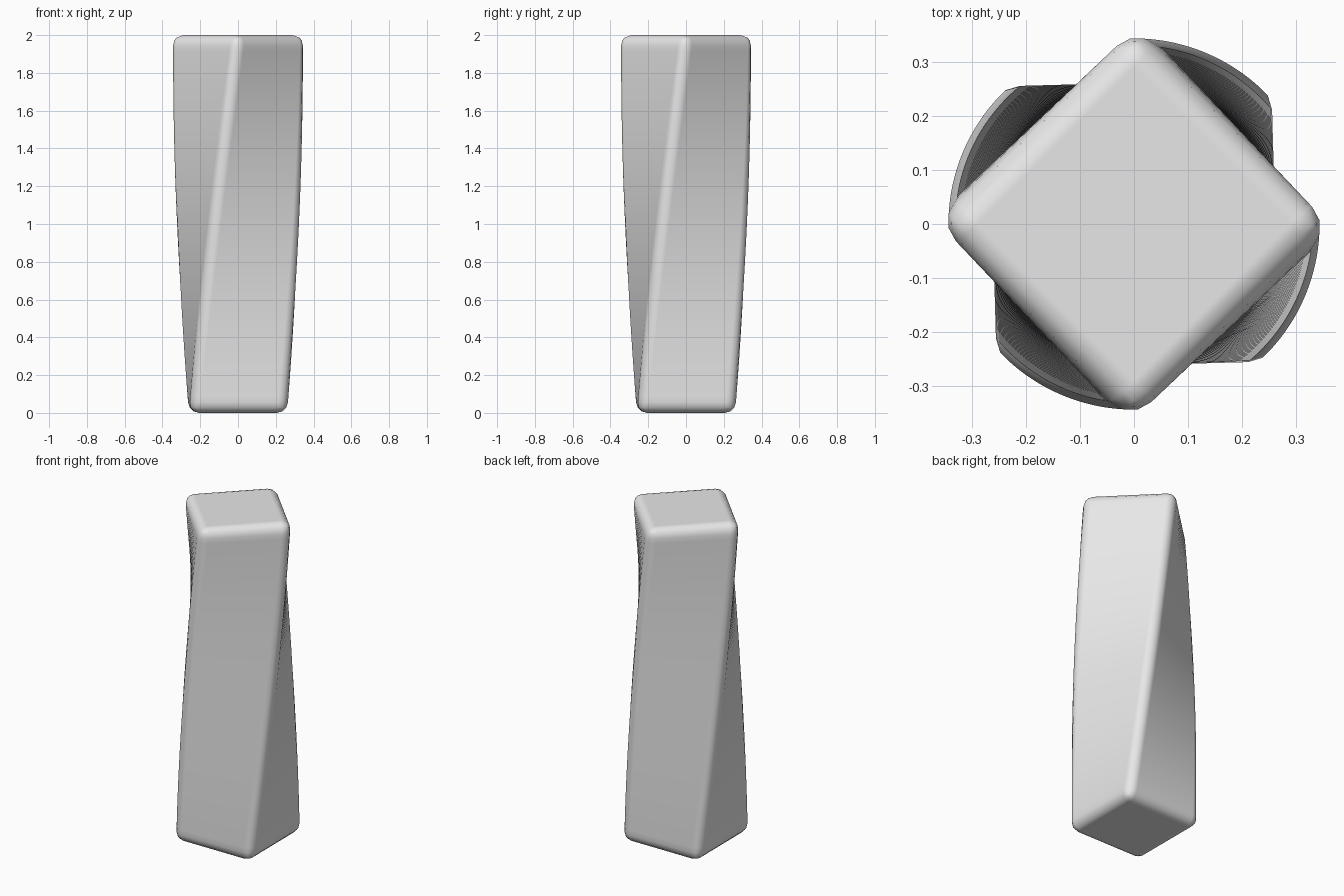
import bpy
import bmesh
import math
from mathutils import Matrix

default = bpy.data.objects.get("Cube")
if default:
    bpy.data.objects.remove(default, do_unlink=True)

HEIGHT = 2.0
WIDTH = 0.52
BEVEL = 0.055
SLICES = 60
TWIST = math.radians(45)

# Single plain grey
grey = bpy.data.materials.new("light_grey")
grey.use_nodes = True
colour = (0.8, 0.8, 0.8, 1)
grey.diffuse_color = colour
grey.node_tree.nodes["Principled BSDF"].inputs["Base Color"].default_value = colour

# Square pillar standing on the floor, all edges rounded
bm = bmesh.new()
bmesh.ops.create_cube(bm, size=1, matrix=Matrix.Translation((0, 0, HEIGHT / 2))
                      @ Matrix.Diagonal((WIDTH, WIDTH, HEIGHT, 1)))
bmesh.ops.bevel(bm, geom=bm.edges[:], offset=BEVEL, offset_type='OFFSET',
                segments=3, profile=0.5, affect='EDGES')

# Horizontal cuts along the shaft so that it can twist
for i in range(1, SLICES):
    z = BEVEL + (HEIGHT - 2 * BEVEL) * i / SLICES
    bmesh.ops.bisect_plane(bm, geom=bm.verts[:] + bm.edges[:] + bm.faces[:],
                           plane_co=(0, 0, z), plane_no=(0, 0, 1))

# Eighth of a turn from bottom to top
for v in bm.verts:
    v.co = Matrix.Rotation(TWIST * v.co.z / HEIGHT, 3, 'Z') @ v.co
bmesh.ops.recalc_face_normals(bm, faces=bm.faces[:])

mesh = bpy.data.meshes.new("twisted_pillar")
bm.to_mesh(mesh)
bm.free()
mesh.materials.append(grey)
pillar = bpy.data.objects.new("twisted_pillar", mesh)
bpy.context.collection.objects.link(pillar)

# Smooth rounded edges with flat-looking panels
mesh.shade_smooth()
weighted = pillar.modifiers.new("flat_panels", 'WEIGHTED_NORMAL')
weighted.weight = 100
